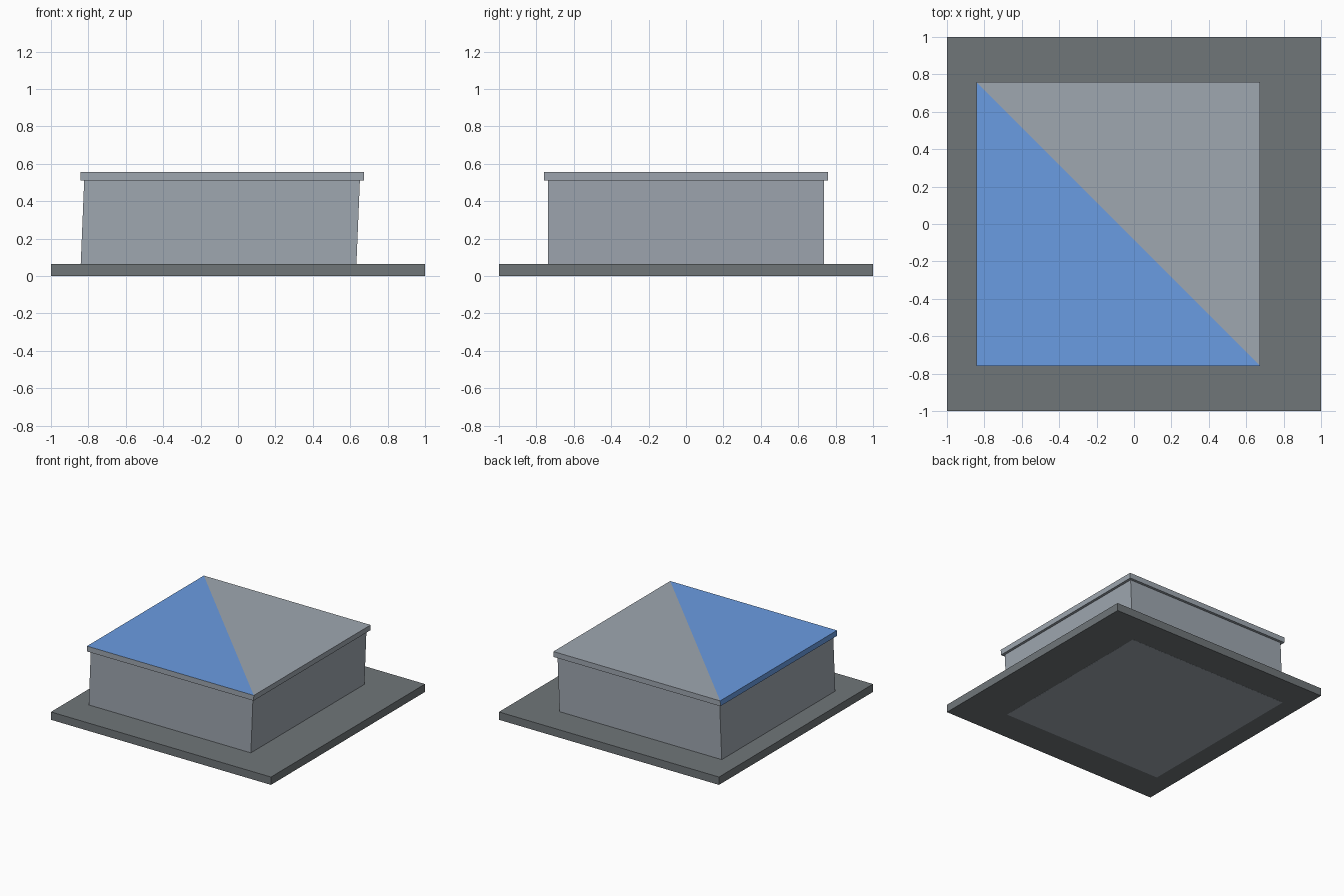
import bpy
import bmesh
from mathutils import Vector

cube = bpy.data.objects.get("Cube")
if cube:
    bpy.data.objects.remove(cube, do_unlink=True)

LEAN = 0.0414       # sideways drift per unit of height
FOOT_X = -0.1065    # centre of the leaning block at ground level


def srgb(*channels):
    return tuple(((c / 255 + 0.055) / 1.055) ** 2.4 for c in channels) + (1.0,)


def material(name, colour):
    mat = bpy.data.materials.new(name)
    mat.use_nodes = True
    mat.diffuse_color = colour
    mat.node_tree.nodes["Principled BSDF"].inputs["Base Color"].default_value = colour
    return mat


slab_grey = material("dark slab grey", srgb(112, 118, 121))
wall_grey = material("light wall grey", srgb(159, 167, 176))
blue = material("blue", srgb(106, 156, 226))


def box(name, half, bottom, top, mats, foot_x=0.0, lean=0.0, split_top=False):
    """Square box whose centre drifts along x with height."""
    bm = bmesh.new()
    bmesh.ops.create_cube(bm, size=2)
    for v in bm.verts:
        z = top if v.co.z > 0 else bottom
        v.co = Vector((v.co.x * half + foot_x + lean * z, v.co.y * half, z))
    if split_top:
        centre_x = foot_x + lean * top
        middle_z = (bottom + top) / 2
        ends = [v for v in bm.verts
                if v.co.z > middle_z and (v.co.x - centre_x) * v.co.y < 0]
        bmesh.ops.connect_verts(bm, verts=ends)
        bm.normal_update()
        # Blue on the front-right half of the top and on the -x rim
        for f in bm.faces:
            c = f.calc_center_median()
            on_top = f.normal.z > 0.9 and c.x - centre_x + c.y < 0
            if on_top or f.normal.x < -0.9:
                f.material_index = 1
    mesh = bpy.data.meshes.new(name)
    bm.to_mesh(mesh)
    bm.free()
    for m in mats:
        mesh.materials.append(m)
    obj = bpy.data.objects.new(name, mesh)
    bpy.context.collection.objects.link(obj)


# Ground slab, leaning block through it, and overhanging two-colour lid
box("base_slab", 1.0, 0.0005, 0.065, [slab_grey])
box("block_body", 0.737, 0.0, 0.512, [wall_grey], FOOT_X, LEAN)
box("lid", 0.758, 0.512, 0.556, [wall_grey, blue], FOOT_X, LEAN, split_top=True)
